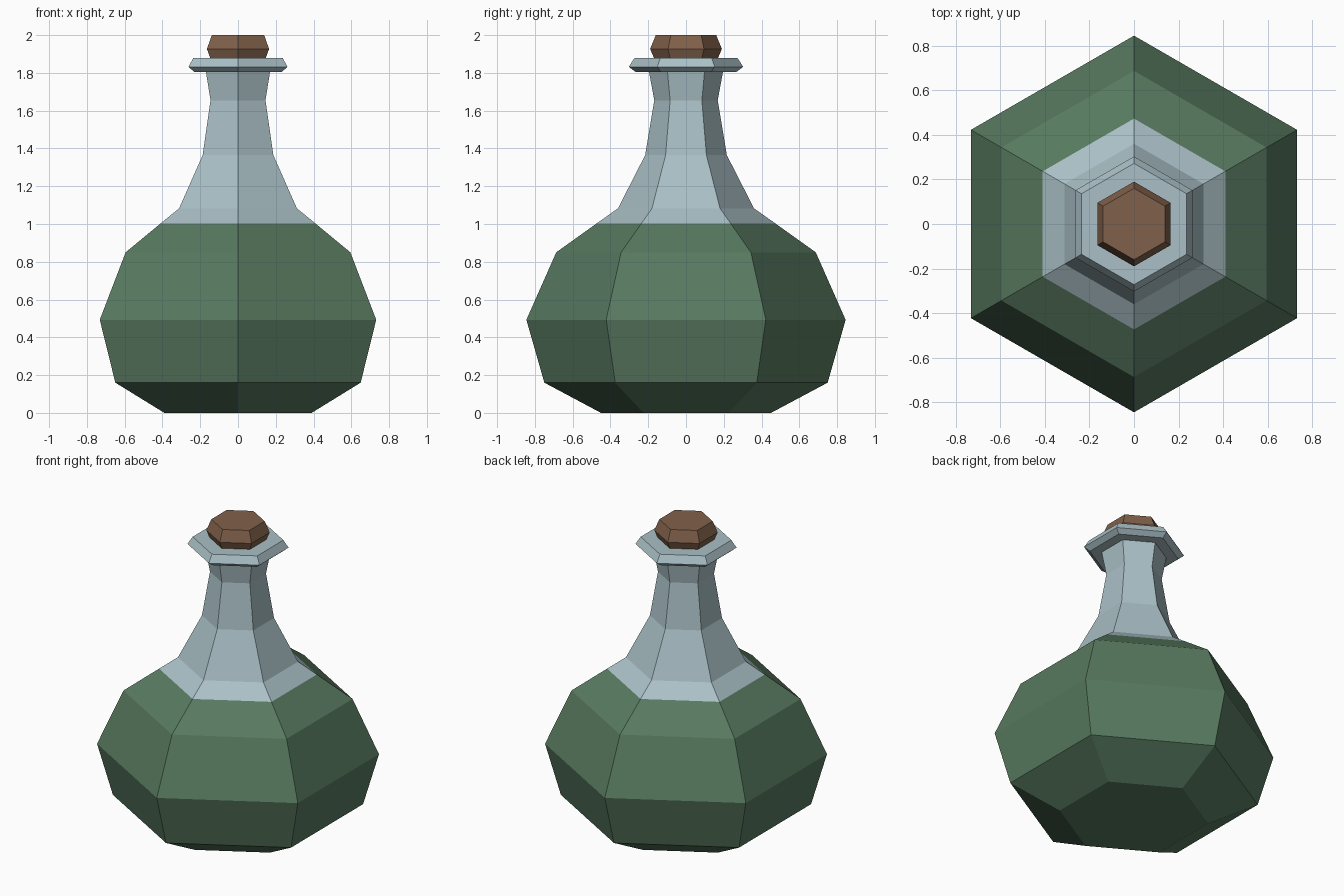
import bpy, bmesh, math

if "Cube" in bpy.data.objects:
    bpy.data.objects.remove(bpy.data.objects["Cube"])


def material(name, rgb):
    lin = [((c / 255 + 0.055) / 1.055) ** 2.4 for c in rgb]
    m = bpy.data.materials.new(name)
    m.diffuse_color = (*lin, 1)
    m.use_nodes = True
    m.node_tree.nodes["Principled BSDF"].inputs["Base Color"].default_value = m.diffuse_color
    return m


green = material("green_liquid", (88, 122, 96))
glass = material("pale_glass", (170, 192, 198))
brown = material("cork_brown", (128, 96, 74))


def hex_lathe(name, profile, mats, rule=lambda z: 0):
    """Six-sided flat-faced turned solid from (radius, z) points, corners on +-y."""
    bm = bmesh.new()
    rings = []
    for r, z in profile:
        angles = [math.radians(90 + 60 * i) for i in range(6)]
        rings.append([bm.verts.new((r * math.cos(a), r * math.sin(a), z)) for a in angles])
    for a, b in zip(rings, rings[1:]):
        for i in range(6):
            j = (i + 1) % 6
            bm.faces.new((a[i], a[j], b[j], b[i]))
    bm.faces.new(rings[0][::-1])
    bm.faces.new(rings[-1])
    for f in bm.faces:
        f.material_index = rule(f.calc_center_median().z)
    bmesh.ops.recalc_face_normals(bm, faces=bm.faces)
    me = bpy.data.meshes.new(name)
    bm.to_mesh(me)
    bm.free()
    for m in mats:
        me.materials.append(m)
    ob = bpy.data.objects.new(name, me)
    bpy.context.collection.objects.link(ob)
    return ob


# flask: belly, neck and lip; liquid colour below the fill line at z = 1
hex_lathe("flask", [
    (0.45, 0), (0.75, 0.16), (0.845, 0.493), (0.687, 0.85), (0.473, 1.003),
    (0.36, 1.083), (0.216, 1.365), (0.168, 1.655), (0.196, 1.806),
    (0.268, 1.806), (0.303, 1.832), (0.272, 1.88)],
    [green, glass], lambda z: 0 if z < 1.0 else 1)

# cork stopper
hex_lathe("cork", [(0.168, 1.875), (0.19, 1.927), (0.16, 2.0)], [brown])
